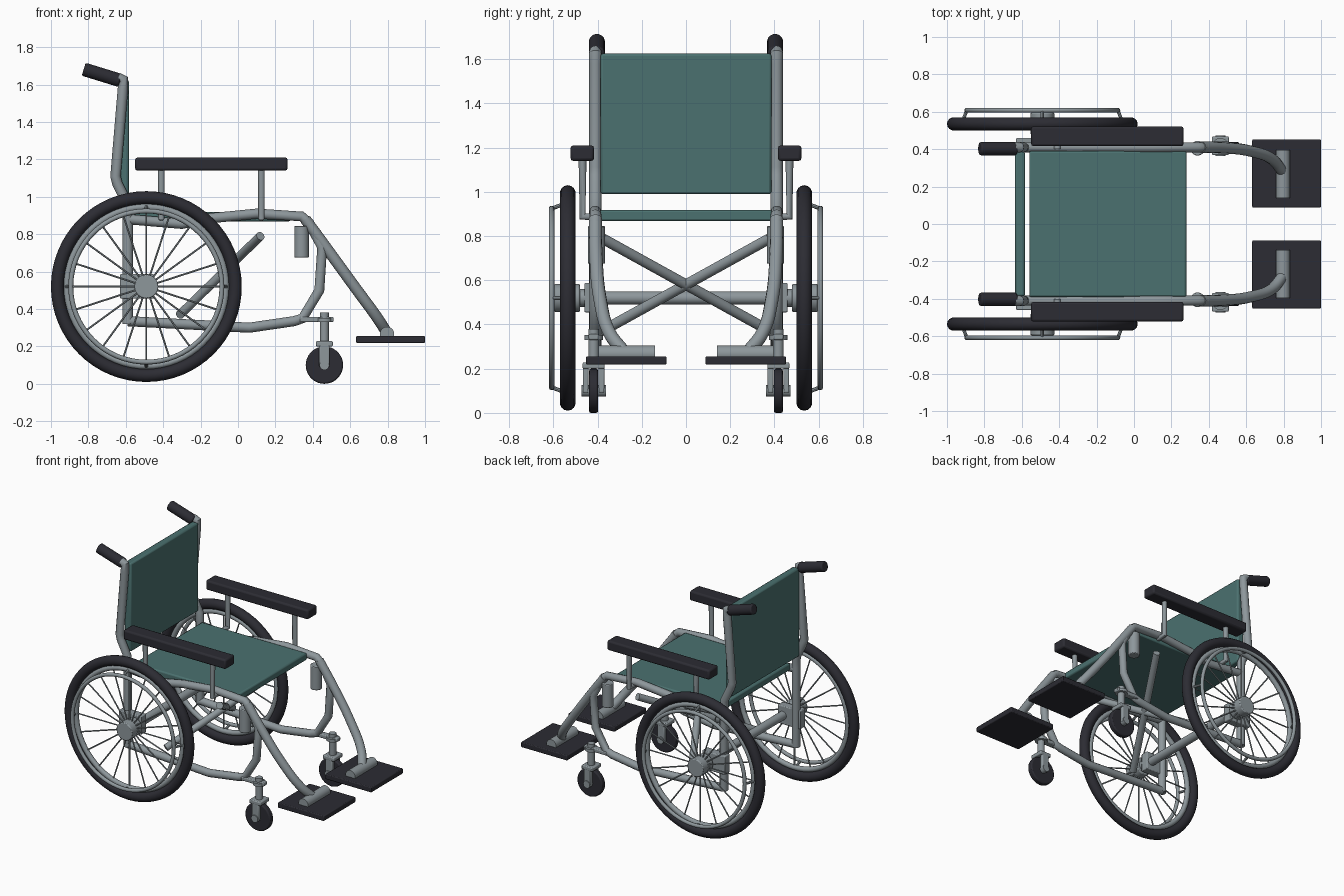
import bpy, bmesh, math
from mathutils import Vector, Matrix

cube = bpy.data.objects.get("Cube")
if cube:
    bpy.data.objects.remove(cube, do_unlink=True)


def material(name, rgb):
    m = bpy.data.materials.new(name)
    m.use_nodes = True
    m.diffuse_color = (*rgb, 1)
    m.node_tree.nodes["Principled BSDF"].inputs["Base Color"].default_value = (*rgb, 1)
    return m


STEEL = material("grey_steel", (0.27, 0.31, 0.33))
BLACK = material("black_rubber", (0.025, 0.025, 0.033))
TEAL = material("teal_fabric", (0.07, 0.165, 0.16))


def finish(name, mesh, mat, mirror=True):
    """Shade, colour and link a mesh; mirror it to the other side of the chair."""
    mesh.materials.clear()
    mesh.materials.append(mat)
    mesh.shade_smooth()
    mesh.set_sharp_from_angle(angle=math.radians(40))
    ob = bpy.data.objects.new(name, mesh)
    bpy.context.collection.objects.link(ob)
    if mirror:
        mod = ob.modifiers.new("other_side", 'MIRROR')
        mod.use_axis = (False, True, False)
        mod.use_mirror_merge = False
    return ob


def tube(name, points, radius, smooth=False, mat=STEEL, mirror=True):
    """Round tube along a path."""
    cu = bpy.data.curves.new(name, 'CURVE')
    cu.dimensions = '3D'
    cu.bevel_depth = radius
    cu.bevel_resolution = 4
    cu.use_fill_caps = True
    if smooth:
        sp = cu.splines.new('BEZIER')
        sp.bezier_points.add(len(points) - 1)
        for bp, p in zip(sp.bezier_points, points):
            bp.co = p
            bp.handle_left_type = bp.handle_right_type = 'AUTO'
        sp.resolution_u = 6
    else:
        sp = cu.splines.new('POLY')
        sp.points.add(len(points) - 1)
        for sp_point, p in zip(sp.points, points):
            sp_point.co = (*p, 1)
    temp = bpy.data.objects.new(name, cu)
    mesh = bpy.data.meshes.new_from_object(temp)
    bpy.data.objects.remove(temp)
    return finish(name, mesh, mat, mirror)


def add_rod(bm, a, b, radius, sides=24):
    a, b = Vector(a), Vector(b)
    turn = (b - a).to_track_quat('Z', 'Y').to_matrix().to_4x4()
    bmesh.ops.create_cone(bm, cap_ends=True, segments=sides, radius1=radius, radius2=radius,
                          depth=(b - a).length, matrix=Matrix.Translation((a + b) / 2) @ turn)


def rods(name, ends, radius, mat=STEEL, sides=24, mirror=True, bevel=0):
    """One object made of straight round bars."""
    bm = bmesh.new()
    for a, b in ends:
        add_rod(bm, a, b, radius, sides)
    mesh = bpy.data.meshes.new(name)
    bm.to_mesh(mesh)
    bm.free()
    ob = finish(name, mesh, mat, mirror)
    if bevel:
        add_bevel(ob, bevel)
    return ob


def add_bevel(ob, width):
    mod = ob.modifiers.new("soft_edges", 'BEVEL')
    mod.width = width
    mod.segments = 2
    mod.limit_method = 'ANGLE'


def box(name, low, high, mat, bevel=0.006, mirror=True):
    low, high = Vector(low), Vector(high)
    bm = bmesh.new()
    bmesh.ops.create_cube(bm, size=1, matrix=Matrix.Translation((low + high) / 2)
                          @ Matrix.Diagonal((*(high - low), 1)))
    mesh = bpy.data.meshes.new(name)
    bm.to_mesh(mesh)
    bm.free()
    ob = finish(name, mesh, mat, mirror)
    add_bevel(ob, bevel)
    return ob


def ring(name, center, major, minor, mat, steps=64, sides=14):
    """Torus standing upright, with its axle along y."""
    bm = bmesh.new()
    loops = []
    for i in range(steps):
        a = math.tau * i / steps
        loop = []
        for j in range(sides):
            t = math.tau * j / sides
            r = major + minor * math.cos(t)
            loop.append(bm.verts.new((center[0] + r * math.cos(a), center[1] + minor * math.sin(t),
                                      center[2] + r * math.sin(a))))
        loops.append(loop)
    for i in range(steps):
        p, q = loops[i], loops[(i + 1) % steps]
        for j in range(sides):
            k = (j + 1) % sides
            bm.faces.new((p[j], p[k], q[k], q[j]))
    bmesh.ops.recalc_face_normals(bm, faces=bm.faces)
    mesh = bpy.data.meshes.new(name)
    bm.to_mesh(mesh)
    bm.free()
    return finish(name, mesh, mat)


# Large rear wheels
WX, WY, WZ = -0.49, 0.535, 0.52


def on_wheel(r, angle, y):
    return (WX + r * math.cos(angle), y, WZ + r * math.sin(angle))


ring("rear_tyre", (WX, WY, WZ), 0.475, 0.035, BLACK)
ring("rear_rim", (WX, WY, WZ), 0.425, 0.018, STEEL)
ring("hand_rim", (WX, 0.608, WZ), 0.404, 0.013, STEEL, sides=10)
turns = [math.tau * i / 20 for i in range(20)]
rods("spokes", [(on_wheel(0.04, a, WY), on_wheel(0.42, a, WY)) for a in turns], 0.005, sides=6)
rods("hand_rim_pegs", [(on_wheel(0.404, a, 0.608), on_wheel(0.43, a, 0.54)) for a in turns[::5]],
     0.009, sides=8)
rods("rear_hub", [((WX, 0.48, WZ), (WX, 0.595, WZ))], 0.064, sides=32, bevel=0.006)
rods("axle_stub", [((WX, 0.42, WZ), (WX, 0.5, WZ))], 0.04)
rods("axle_crossbar", [((WX, -0.43, WZ), (WX, 0.43, WZ))], 0.03, mirror=False)
box("axle_block", (-0.63, 0.4, 0.455), (-0.45, 0.46, 0.588), STEEL)

# Side frames
FY = 0.41
tube("side_frame", [(x, FY, z) for x, z in (
    (-0.59, 0.88), (-0.3, 0.855), (-0.15, 0.885), (0.1, 0.91), (0.34, 0.895), (0.38, 0.86),
    (0.45, 0.73), (0.435, 0.5), (0.345, 0.35), (0.3, 0.335), (0.06, 0.3), (-0.59, 0.335))], 0.027)
tube("back_post", [(x, FY, z) for x, z in (
    (-0.64, 1.635), (-0.612, 1.625), (-0.615, 1.58), (-0.655, 1.11), (-0.645, 1.07),
    (-0.595, 0.97), (-0.59, 0.9), (-0.59, 0.32))], 0.028)
rods("push_handle", [((-0.63, 0.403, 1.622), (-0.825, 0.403, 1.682))], 0.036, BLACK, bevel=0.008)

# Folding cross brace
rods("cross_brace", [((-0.31, 0.38, 0.37), (0.12, -0.38, 0.79))], 0.024)

# Fabric seat and back
box("seat", (-0.56, -0.39, 0.868), (0.28, 0.39, 0.918), TEAL, 0.01, False)
box("backrest", (-0.635, -0.386, 0.99), (-0.583, 0.386, 1.625), TEAL, 0.01, False)

# Armrests
box("armrest_pad", (-0.55, 0.416, 1.14), (0.265, 0.522, 1.21), BLACK, 0.012)
for x, place in ((-0.41, "rear"), (0.125, "front")):
    tube(place + "_armrest_post", [(x, 0.4, 0.888), (x, 0.468, 0.888), (x, 0.468, 1.15)], 0.018)

# Leg rests and footplates
rods("leg_rest_sleeve", [((0.34, 0.405, 0.675), (0.34, 0.405, 0.845))], 0.039, bevel=0.005)
tube("leg_rest", [(0.36, 0.41, 0.88), (0.47, 0.408, 0.73), (0.63, 0.388, 0.51),
                  (0.74, 0.345, 0.36), (0.795, 0.28, 0.275)], 0.03, smooth=True)
rods("footplate_hinge", [((0.797, 0.14, 0.267), (0.797, 0.395, 0.267))], 0.038)
box("footplate", (0.632, 0.088, 0.218), (1.0, 0.452, 0.256), BLACK)

# Front casters
CX, CY, CZ = 0.462, 0.418, 0.1
box("caster_bracket", (0.33, CY - 0.022, 0.33), (0.51, CY + 0.022, 0.358), STEEL)
rods("caster_collar", [((CX, CY, 0.33), (CX, CY, 0.352))], 0.042)
rods("caster_stem", [((CX, CY, 0.2), (CX, CY, 0.38))], 0.024)
box("fork_crown", (CX - 0.045, CY - 0.05, 0.2), (CX + 0.045, CY + 0.05, 0.228), STEEL)
for offset, place in ((-0.036, "inner"), (0.036, "outer")):
    box(place + "_fork_arm", (CX - 0.028, CY + offset - 0.013, 0.09),
        (CX + 0.028, CY + offset + 0.013, 0.215), STEEL)
rods("caster_tyre", [((CX, CY - 0.02, CZ), (CX, CY + 0.02, CZ))], 0.1, BLACK, 36, bevel=0.008)
rods("caster_axle", [((CX, CY - 0.055, CZ), (CX, CY + 0.055, CZ))], 0.026)
